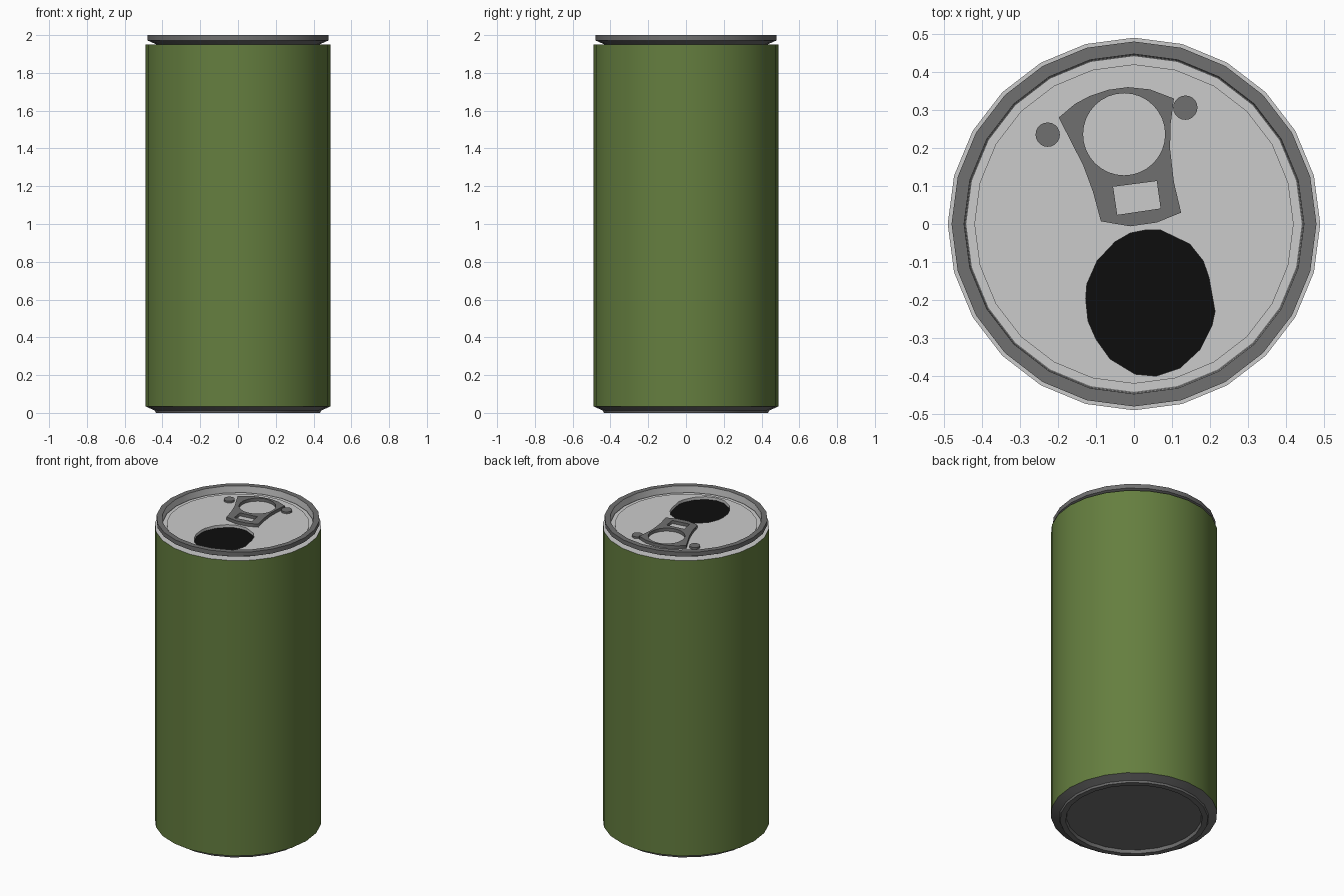
import bpy, bmesh
from math import sin, cos, pi

if "Cube" in bpy.data.objects:
    bpy.data.objects.remove(bpy.data.objects["Cube"])

SIDES = 24


def material(name, r, g, b):
    m = bpy.data.materials.new(name)
    m.diffuse_color = (r, g, b, 1)
    m.use_nodes = True
    m.node_tree.nodes["Principled BSDF"].inputs["Base Color"].default_value = m.diffuse_color
    return m


GREEN = material("green_paint", 0.13, 0.21, 0.05)
DARK = material("dark_metal", 0.16, 0.16, 0.16)
BLACK = material("black_inside", 0.004, 0.004, 0.004)


def finish(ob, mat):
    if mat:
        ob.data.materials.clear()
        ob.data.materials.append(mat)
    bpy.ops.object.select_all(action='DESELECT')
    ob.select_set(True)
    bpy.context.view_layer.objects.active = ob
    return ob


def lathe(name, profile, mat=None):
    """Revolve (radius, z) points, listed so that faces point outward."""
    bm = bmesh.new()
    rings = []
    for r, z in profile:
        if r == 0:
            rings.append([bm.verts.new((0, 0, z))] * SIDES)
        else:
            rings.append([bm.verts.new((r * cos(2 * pi * i / SIDES), r * sin(2 * pi * i / SIDES), z))
                          for i in range(SIDES)])
    for a, b in zip(rings, rings[1:]):
        for i in range(SIDES):
            j = (i + 1) % SIDES
            bm.faces.new(list(dict.fromkeys((a[i], a[j], b[j], b[i]))))
    me = bpy.data.meshes.new(name)
    bm.to_mesh(me)
    bm.free()
    ob = bpy.data.objects.new(name, me)
    bpy.context.collection.objects.link(ob)
    finish(ob, mat)
    bpy.ops.object.shade_smooth_by_angle(angle=0.5)
    return ob


def plate(name, loops, z0, z1, mat=None):
    """Flat plate from an outline and optional holes, between two heights."""
    cu = bpy.data.curves.new(name, 'CURVE')
    cu.dimensions = '2D'
    cu.fill_mode = 'BOTH'
    cu.extrude = (z1 - z0) / 2
    for pts in loops:
        sp = cu.splines.new('POLY')
        sp.points.add(len(pts) - 1)
        for p, (x, y) in zip(sp.points, pts):
            p.co = (x, y, 0, 1)
        sp.use_cyclic_u = True
    ob = bpy.data.objects.new(name, cu)
    bpy.context.collection.objects.link(ob)
    ob.location.z = (z0 + z1) / 2
    finish(ob, mat)
    bpy.ops.object.convert(target='MESH')
    return bpy.context.object


def circle(x, y, r, n):
    return [(x + r * cos(2 * pi * i / n), y + r * sin(2 * pi * i / n)) for i in range(n)]


# Painted wall and bare shoulder
lathe("can_body", [(0.49, 0.035), (0.49, 1.95)], GREEN)
lathe("shoulder", [(0.49, 1.95), (0.43, 1.95)])

# Rolled top rim and the wall dropping to the lid
lathe("top_rim", [(0.43, 1.95), (0.48, 1.972), (0.48, 2.0), (0.447, 2.0)], DARK)
lathe("rim_inner_wall", [(0.447, 2.0), (0.445, 1.955), (0.415, 1.955)])

# Base with its foot ring and recessed panel
lathe("base_ring", [(0.398, 0.022), (0.402, 0.0), (0.435, 0.0), (0.44, 0.012), (0.49, 0.035)], DARK)
lathe("base_panel", [(0, 0.022), (0.398, 0.022)], DARK)

# Lid with drinking hole
mouth = [(.03, -.016), (.07, -.016), (.147, -.053), (.182, -.097), (.197, -.14),
         (.213, -.23), (.205, -.268), (.174, -.33), (.121, -.379), (.058, -.4),
         (.003, -.395), (-.063, -.355), (-.1, -.303), (-.121, -.255),
         (-.127, -.197), (-.124, -.158), (-.097, -.097), (-.05, -.047), (-.01, -.024)]
plate("lid", [circle(0, 0, 0.42, SIDES), mouth], 1.94, 1.96)
lathe("mouth_darkness", [(0.43, 1.942), (0, 1.942)], BLACK)

# Pull tab with finger ring and small window
tab = [(-.198, .28), (-.155, .316), (-.116, .337), (-.068, .353), (-.016, .36),
       (.042, .354), (.105, .33), (.096, .26), (.095, .197), (.105, .11), (.124, .03),
       (.06, .004), (-.01, -.006), (-.087, .007), (-.108, .085), (-.134, .155)]
window = [(-.055, .098), (.06, .113), (.07, .041), (-.044, .024)]
plate("pull_tab", [tab, circle(-.026, .236, .108, 32), window], 1.96, 1.98, DARK)

# Two raised dimples beside the tab
for side, x, y in (("left", -.227, .235), ("right", .135, .306)):
    plate("dimple_" + side, [circle(x, y, .032, 20)], 1.96, 1.972, DARK)
